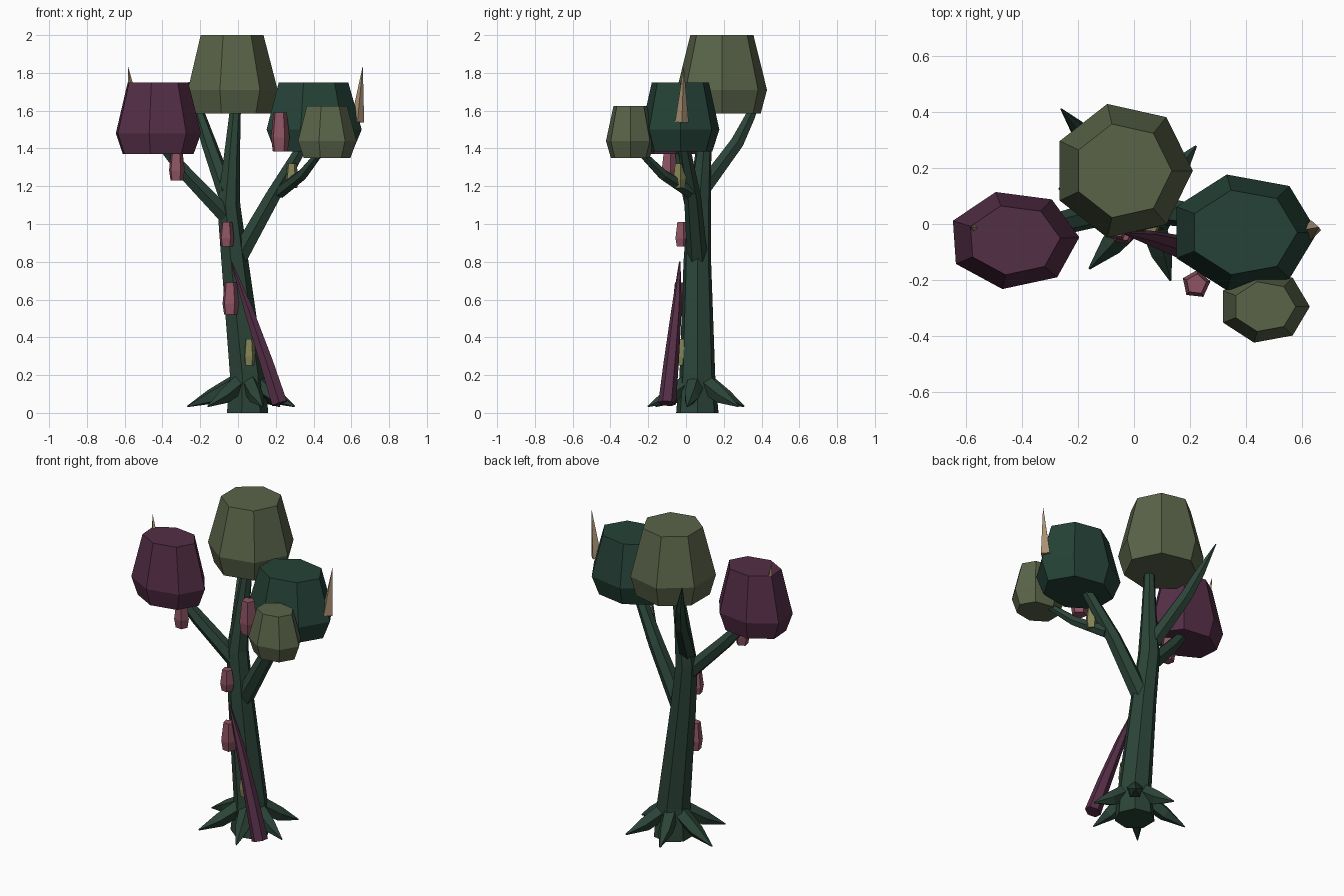
import bpy, bmesh, math
from mathutils import Vector

if "Cube" in bpy.data.objects:
    bpy.data.objects.remove(bpy.data.objects["Cube"])


def material(name, rgb):
    m = bpy.data.materials.new(name)
    lin = [(c / 255 / 12.92) if c < 11 else ((c / 255 + 0.055) / 1.055) ** 2.4 for c in rgb]
    m.diffuse_color = (*lin, 1)
    m.use_nodes = True
    m.node_tree.nodes["Principled BSDF"].inputs["Base Color"].default_value = m.diffuse_color
    return m


BARK = material("dark green bark", (43, 68, 56))
GREEN = material("deep green leaves", (37, 66, 55))
OLIVE = material("olive leaves", (90, 100, 73))
PURPLE = material("plum purple", (84, 46, 70))
PINK = material("dusty pink", (142, 84, 99))
YELLOW = material("dull yellow", (130, 130, 86))
TAN = material("tan thorn", (168, 144, 114))


def loft(name, rings, mat):
    """Skin a list of equal-sided rings, closing both ends."""
    bm = bmesh.new()
    vs = [[bm.verts.new(p) for p in r] for r in rings]
    n = len(vs[0])
    for a, b in zip(vs, vs[1:]):
        for i in range(n):
            j = (i + 1) % n
            bm.faces.new((a[i], a[j], b[j], b[i]))
    bm.faces.new(vs[0][::-1])
    bm.faces.new(vs[-1])
    bmesh.ops.recalc_face_normals(bm, faces=bm.faces)
    me = bpy.data.meshes.new(name)
    bm.to_mesh(me)
    bm.free()
    me.materials.append(mat)
    ob = bpy.data.objects.new(name, me)
    bpy.context.collection.objects.link(ob)
    return ob


def limb(name, path, mat, sides=6):
    """Tapered tube along points (x, y, z, radius)."""
    pts = [Vector(p[:3]) for p in path]
    d = pts[-1] - pts[0]
    k = min(range(3), key=lambda i: abs(d[i]))
    ref = Vector([float(i == k) for i in range(3)])
    rings = []
    for i, p in enumerate(pts):
        t = (pts[min(i + 1, len(pts) - 1)] - pts[max(i - 1, 0)]).normalized()
        u = (ref - t * ref.dot(t)).normalized()
        v = t.cross(u)
        r = path[i][3]
        rings.append([p + r * (math.cos(a) * u + math.sin(a) * v)
                      for a in (2 * math.pi * s / sides for s in range(sides))])
    return loft(name, rings, mat)


def pod(name, x, y, rx, ry, levels, mat, sides=7, phase=0.0):
    """Faceted leaf clump or bud from (z, scale) levels."""
    rings = []
    for z, s in levels:
        angles = [phase + 2 * math.pi * i / sides for i in range(sides)]
        rings.append([(x + rx * s * math.cos(a), y + ry * s * math.sin(a), z) for a in angles])
    return loft(name, rings, mat)


# Trunk and branches
limb("trunk", [(.045, .06, 0, .115), (.045, .06, .2, .097), (-.02, .06, .8, .075),
               (-.052, .07, 1.1, .064), (-.035, .09, 1.35, .045), (-.012, .12, 1.65, .028)], BARK, 7)
limb("left_branch", [(-.04, .06, 1.02, .05), (-.27, .0, 1.26, .042), (-.43, -.05, 1.45, .026)], BARK)
limb("right_branch", [(.0, .06, .82, .055), (.18, .035, 1.14, .045), (.37, -.02, 1.46, .03)], BARK)
limb("right_twig", [(.22, .02, 1.17, .036), (.34, -.12, 1.26, .03), (.46, -.27, 1.41, .018)], BARK)
limb("back_branch", [(-.06, .07, 1.16, .048), (-.155, .27, 1.43, .04), (-.2, .34, 1.57, .03),
                     (-.26, .41, 1.75, .003)], BARK)

# Roots spreading from the trunk foot
for i, (deg, r) in enumerate([(51, .28), (108, .26), (168, .32), (227, .30), (288, .275), (348, .26)]):
    c, s = math.cos(math.radians(deg)), math.sin(math.radians(deg))
    limb(f"root_{i + 1}", [(.045 + c * d, .06 + s * d, z, w) for d, z, w in
                           [(.05, .16, .05), (.6 * r, .085, .042), (r, .034, .004)]], BARK, 5)

# Climbing vine leaning on the trunk
limb("vine", [(.22, -.1, .05, .047), (.15, -.078, .27, .04), (.055, -.05, .55, .027),
              (-.035, -.033, .8, .004)], PURPLE)

# Leaf clumps
pod("top_crown", -.04, .19, .25, .245, [(1.585, .86), (1.71, 1), (2, .7)], OLIVE)
pod("right_crown", .39, -.03, .265, .212, [(1.385, .82), (1.5, 1), (1.75, .73)], GREEN)
pod("left_crown", -.43, -.057, .235, .178, [(1.37, .83), (1.48, 1), (1.75, .71)], PURPLE, phase=math.pi / 60)
pod("small_crown", .465, -.295, .163, .132, [(1.35, .8), (1.44, 1), (1.625, .69)], OLIVE)

# Buds: x, y, radius, bottom, top
for i, (x, y, r, z0, z1, mat) in enumerate([
        (-.04, -.03, .046, .52, .69, PINK), (-.06, -.02, .041, .88, 1.01, PINK),
        (-.325, -.09, .044, 1.23, 1.385, PINK), (.222, -.215, .052, 1.385, 1.59, PINK),
        (.06, -.015, .034, .25, .39, YELLOW), (.285, -.035, .036, 1.19, 1.32, YELLOW)]):
    pod(f"bud_{i + 1}", x, y, r, r, [(z0, .8), (z0 + .35 * (z1 - z0), 1), (z1, .72)], mat, 5, .2)

# Thorns
limb("right_thorn", [(.632, -.022, 1.54, .036), (.66, -.012, 1.83, .001)], TAN, 4)
limb("left_thorn", [(-.55, -.02, 1.6, .034), (-.582, -.01, 1.83, .001)], TAN, 4)
